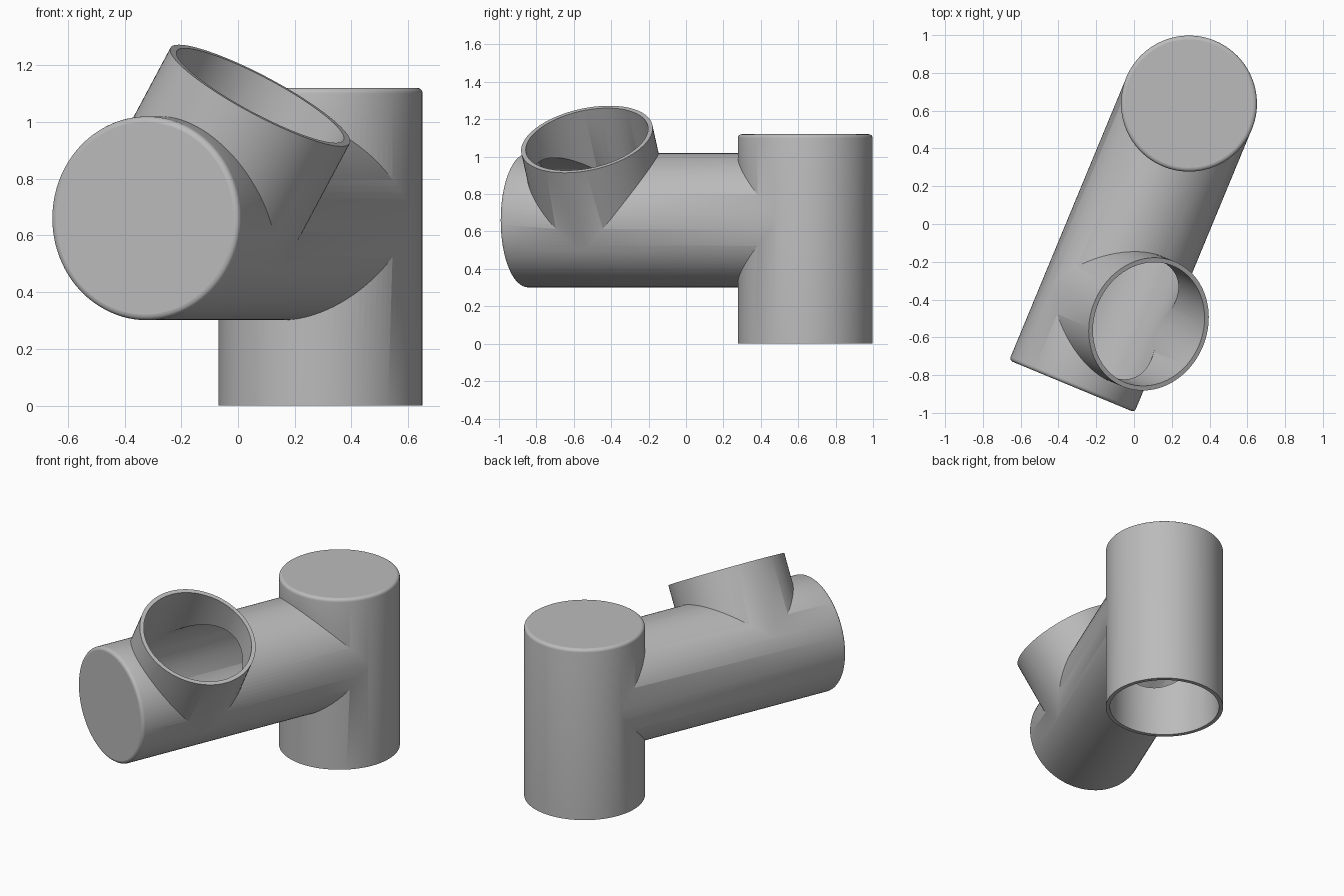
import bpy
import bmesh
from math import sin, cos, pi, radians
from mathutils import Vector

if "Cube" in bpy.data.objects:
    bpy.data.objects.remove(bpy.data.objects["Cube"], do_unlink=True)

SIDES = 96
RADIUS, BORE = 0.36, 0.335
WALL = RADIUS - BORE
LENGTH = 1.12          # closed end to open end of a tee
BRANCH_LENGTH = 0.5    # side outlet, measured from the main axis
FIT = 0.0008           # keeps equal tubes from touching exactly

grey = bpy.data.materials.new("pipe_grey")
grey.use_nodes = True
colour = (0.5, 0.5, 0.5, 1)
grey.diffuse_color = colour
grey.node_tree.nodes["Principled BSDF"].inputs["Base Color"].default_value = colour


def rod(name, start, end, radius, rounding=0.0):
    """Solid cylinder from start to end, with an optional rounded far rim."""
    start, end = Vector(start), Vector(end)
    length = (end - start).length
    turn = (end - start).to_track_quat('Z', 'Y')
    profile = [(radius, 0.0)]
    if rounding:
        for i in range(5):
            a = i / 4 * pi / 2
            profile.append((radius - rounding * (1 - cos(a)),
                            length - rounding * (1 - sin(a))))
    else:
        profile.append((radius, length))
    bm = bmesh.new()
    rings = []
    for r, h in profile:
        ring = []
        for i in range(SIDES):
            a = 2 * pi * i / SIDES
            ring.append(bm.verts.new(start + turn @ Vector((r * cos(a), r * sin(a), h))))
        rings.append(ring)
    for low, high in zip(rings, rings[1:]):
        for i in range(SIDES):
            j = (i + 1) % SIDES
            bm.faces.new((low[i], low[j], high[j], high[i]))
    bm.faces.new(rings[0][::-1])
    bm.faces.new(rings[-1])
    mesh = bpy.data.meshes.new(name)
    bm.to_mesh(mesh)
    bm.free()
    mesh.materials.append(grey)
    obj = bpy.data.objects.new(name, mesh)
    bpy.context.collection.objects.link(obj)
    return obj


# Axes of the three tubes
foot = Vector((0.291, 0.6375, 0))
joint = foot + Vector((0, 0, 0.66))
along = Vector((-sin(radians(22.5)), -cos(radians(22.5)), 0))
across = Vector((cos(radians(22.5)), -sin(radians(22.5)), 0))
arm_end = joint + along * (BRANCH_LENGTH + LENGTH)
outlet_base = arm_end - along * 0.46
tilt = across * sin(radians(30)) + Vector((0, 0, cos(radians(30))))
up = Vector((0, 0, 1))

# Outer tubes
body = rod("pipe_fitting", foot, foot + up * LENGTH, RADIUS, 0.02)
arm = rod("cross_arm", joint, arm_end, RADIUS - FIT, 0.02)
outlet = rod("tilted_outlet", outlet_base, outlet_base + tilt * BRANCH_LENGTH,
             RADIUS - 2 * FIT)

# Bores that hollow out the tubes, leaving the top and arm end capped
bores = [
    rod("upright_bore", foot - up * 0.1, foot + up * (LENGTH - WALL), BORE),
    rod("arm_bore", joint, arm_end - along * WALL, BORE - FIT),
    rod("outlet_bore", outlet_base, outlet_base + tilt * (BRANCH_LENGTH + 0.1),
        BORE - 2 * FIT),
]

# Join the tubes, then cut the bores
bpy.ops.object.select_all(action='DESELECT')
bpy.context.view_layer.objects.active = body
body.select_set(True)
steps = [(arm, 'UNION'), (outlet, 'UNION')] + [(b, 'DIFFERENCE') for b in bores]
for tool, operation in steps:
    tool.hide_render = True
    mod = body.modifiers.new(tool.name, 'BOOLEAN')
    mod.object = tool
    mod.operation = operation
    mod.solver = 'EXACT'
    bpy.ops.object.modifier_apply(modifier=mod.name)
    bpy.data.objects.remove(tool, do_unlink=True)

# Smooth walls, flat caps
bpy.ops.object.shade_smooth_by_angle(angle=radians(30))
for face in body.data.polygons:
    if len(face.vertices) > 40:
        face.use_smooth = False
